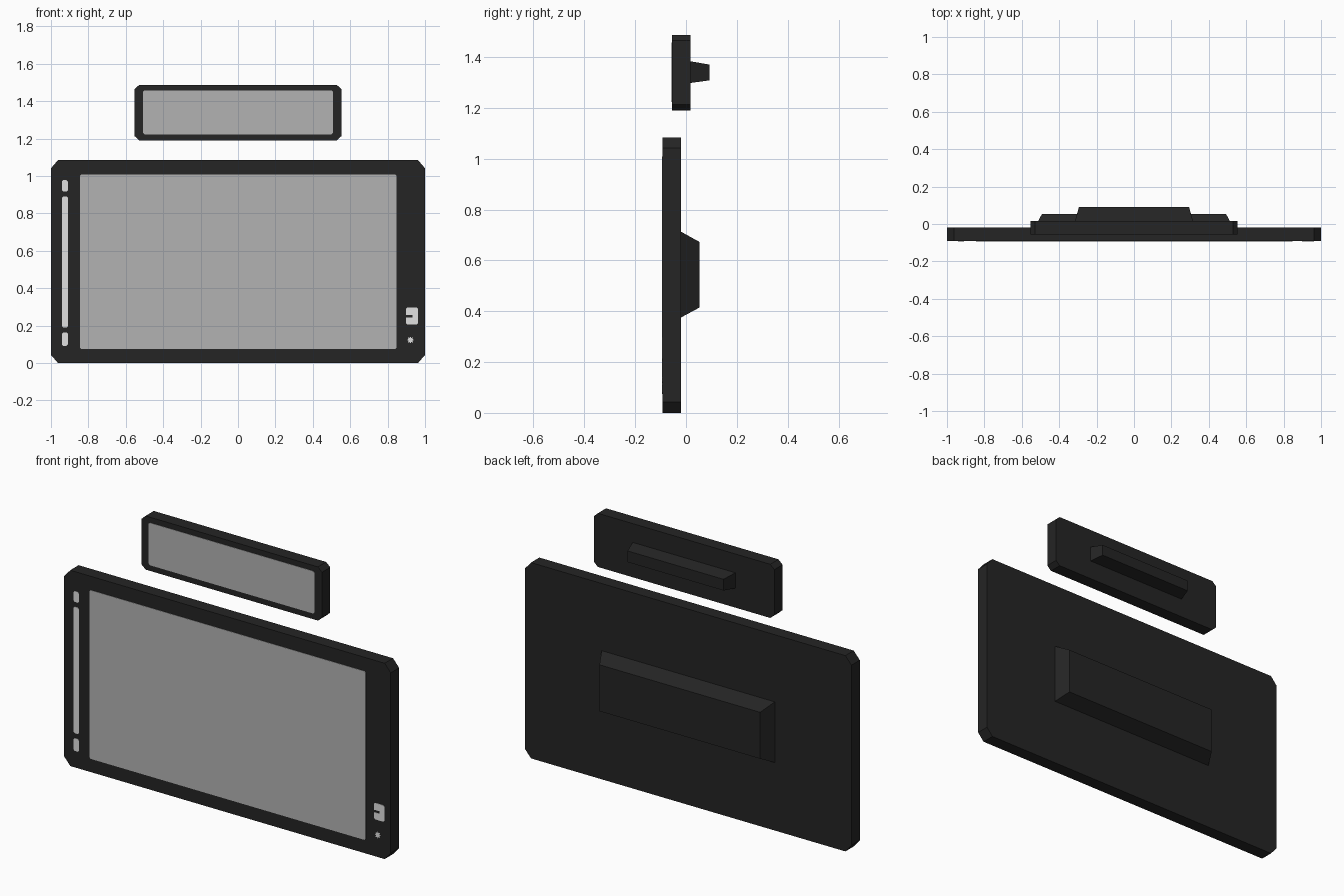
import bpy, bmesh, math

if "Cube" in bpy.data.objects:
    bpy.data.objects.remove(bpy.data.objects["Cube"])


def material(name, v):
    m = bpy.data.materials.new(name)
    m.diffuse_color = (v, v, v, 1)
    m.use_nodes = True
    m.node_tree.nodes["Principled BSDF"].inputs["Base Color"].default_value = m.diffuse_color
    return m


BODY = material("charcoal plastic", 0.018)
SCREEN = material("screen grey", 0.45)
LIGHT = material("pale marking", 0.75)


def loft(name, rings, mat):
    """Solid joining matching (x, z) outlines placed at given y positions."""
    bm = bmesh.new()
    loops = [[bm.verts.new((x, y, z)) for x, z in pts] for y, pts in rings]
    n = len(loops[0])
    for a, b in zip(loops, loops[1:]):
        for i in range(n):
            j = (i + 1) % n
            bm.faces.new((a[i], a[j], b[j], b[i]))
    bm.faces.new(loops[0])
    bm.faces.new(loops[-1])
    bmesh.ops.recalc_face_normals(bm, faces=bm.faces)
    me = bpy.data.meshes.new(name)
    bm.to_mesh(me)
    bm.free()
    me.materials.append(mat)
    ob = bpy.data.objects.new(name, me)
    bpy.context.collection.objects.link(ob)
    return ob


def rect(x0, x1, z0, z1):
    return [(x0, z0), (x1, z0), (x1, z1), (x0, z1)]


def chamfered(x0, x1, z0, z1, cx, cz):
    return [(x0 + cx, z0), (x1 - cx, z0), (x1, z0 + cz), (x1, z1 - cz),
            (x1 - cx, z1), (x0 + cx, z1), (x0, z1 - cz), (x0, z0 + cz)]


def prism(name, y0, y1, pts, mat):
    return loft(name, [(y0, pts), (y1, pts)], mat)


def plate(name, front, pts, mat):
    return prism(name, front - 0.002, front + 0.002, pts, mat)


LOW_F, LOW_B, UP_F, UP_B = -0.092, -0.019, -0.055, 0.017

# Large lower unit with its tapered rear housing
prism("lower_panel", LOW_F, LOW_B, chamfered(-1, 1, 0, 1.084, 0.037, 0.043), BODY)
loft("lower_rear_housing", [(LOW_B - 0.005, rect(-0.533, 0.533, 0.373, 0.715)),
                            (0.054, rect(-0.492, 0.492, 0.415, 0.672))], BODY)
plate("lower_screen", LOW_F, chamfered(-0.845, 0.848, 0.074, 1.008, 0.008, 0.008), SCREEN)

# Small upper unit with its tapered rear housing
prism("upper_panel", UP_F, UP_B, chamfered(-0.553, 0.553, 1.19, 1.487, 0.025, 0.023), BODY)
loft("upper_rear_housing", [(UP_B - 0.005, rect(-0.316, 0.316, 1.297, 1.384)),
                            (0.092, rect(-0.294, 0.294, 1.308, 1.37))], BODY)
plate("upper_screen", UP_F, chamfered(-0.508, 0.508, 1.222, 1.457, 0.008, 0.008), SCREEN)

# Touch strip and its end buttons down the left border
for name, z0, z1 in (("touch_strip", 0.19, 0.89), ("strip_button_top", 0.917, 0.977),
                     ("strip_button_bottom", 0.092, 0.163)):
    plate(name, LOW_F, chamfered(-0.942, -0.909, z0, z1, 0.007, 0.007), LIGHT)

# Notched pad and small round dial mark at lower right
plate("right_pad", LOW_F, [(0.906, 0.205), (0.955, 0.205), (0.963, 0.213), (0.963, 0.289),
                           (0.955, 0.297), (0.906, 0.297), (0.898, 0.289), (0.898, 0.257),
                           (0.932, 0.257), (0.932, 0.244), (0.898, 0.244), (0.898, 0.213)], LIGHT)
star = []
for i in range(16):
    r = 0.012 if i % 2 else 0.019
    a = i * math.pi / 8
    star.append((0.922 + r * math.cos(a), 0.123 + r * math.sin(a)))
plate("right_dial_mark", LOW_F, star, LIGHT)
